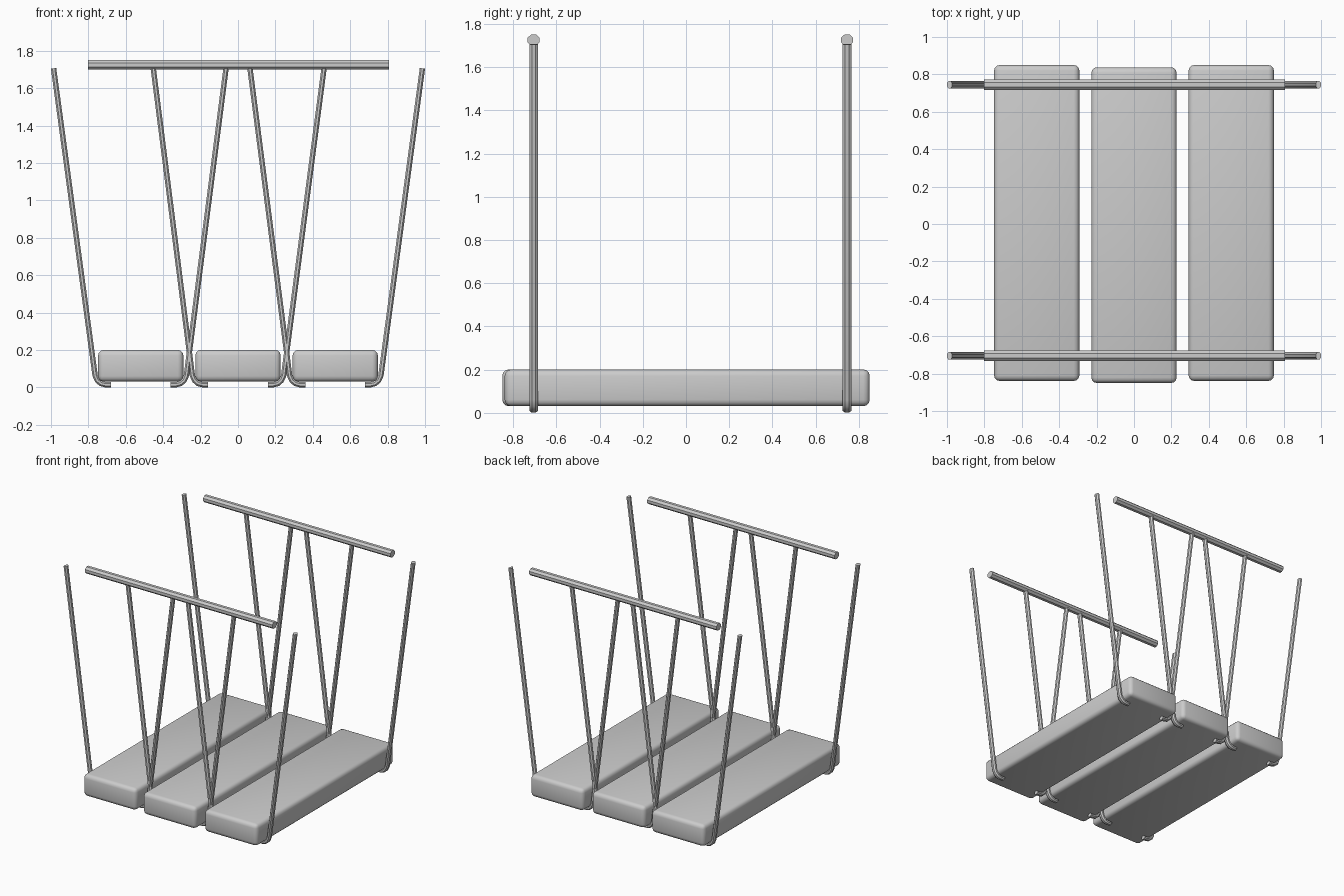
import bpy, bmesh, math
from mathutils import Vector

if "Cube" in bpy.data.objects:
    bpy.data.objects.remove(bpy.data.objects["Cube"])


def finish(bm, name, angle):
    bmesh.ops.recalc_face_normals(bm, faces=bm.faces)
    mesh = bpy.data.meshes.new(name)
    bm.to_mesh(mesh)
    bm.free()
    ob = bpy.data.objects.new(name, mesh)
    bpy.context.collection.objects.link(ob)
    bpy.ops.object.select_all(action='DESELECT')
    ob.select_set(True)
    bpy.context.view_layer.objects.active = ob
    bpy.ops.object.shade_smooth_by_angle(angle=math.radians(angle))
    return ob


def sweep(name, path, y, half_width, half_depth, sides=8, angle=30):
    """Sweep an elliptical section along a path lying in the xz plane."""
    bm = bmesh.new()
    pts = [Vector((x, 0, z)) for x, z in path]
    rings = []
    for i, p in enumerate(pts):
        t = (pts[min(i + 1, len(pts) - 1)] - pts[max(i - 1, 0)]).normalized()
        n = Vector((-t.z, 0, t.x))
        ring = []
        for k in range(sides):
            a = 2 * math.pi * (k + 0.5) / sides
            v = p + n * half_width * math.cos(a)
            ring.append(bm.verts.new((v.x, y + half_depth * math.sin(a), v.z)))
        rings.append(ring)
    for r0, r1 in zip(rings, rings[1:]):
        for k in range(sides):
            j = (k + 1) % sides
            bm.faces.new((r0[k], r0[j], r1[j], r1[k]))
    bm.faces.new(rings[0])
    bm.faces.new(rings[-1])
    return finish(bm, name, angle)


def plank(name, x, y, length):
    bm = bmesh.new()
    bmesh.ops.create_cube(bm, size=1)
    for v in bm.verts:
        v.co = Vector((x + v.co.x * 0.456, y + v.co.y * length, 0.116 + v.co.z * 0.17))
    bmesh.ops.bevel(bm, geom=bm.edges[:], offset=0.03, segments=3,
                    profile=0.5, affect='EDGES')
    return finish(bm, name, 35)


# Planks: the middle one sits slightly further forward
plank("plank_left", -0.52, 0.0055, 1.689)
plank("plank_middle", 0.0, -0.006, 1.688)
plank("plank_right", 0.52, 0.0055, 1.689)

# Handrails and the hanging rods hooked under each plank
tops = {-0.52: (-0.986, -0.064), 0.0: (-0.453, 0.46), 0.52: (0.064, 0.986)}
hook = [(0.16, 0.015), (0.19, 0.015), (0.213, 0.021), (0.232, 0.037), (0.244, 0.063)]
for side, y in (("front", -0.705), ("back", 0.745)):
    sweep(side + "_handrail", [(-0.803, 1.725), (0.808, 1.725)], y, 0.028, 0.03)
    for i, (cx, (left, right)) in enumerate(tops.items()):
        for s, top, label in ((-1, left, "left"), (1, right, "right")):
            path = [(cx + s * x, z) for x, z in hook] + [(top, 1.706)]
            sweep(f"{side}_rod_{i + 1}_{label}", path, y, 0.0155, 0.0215)
